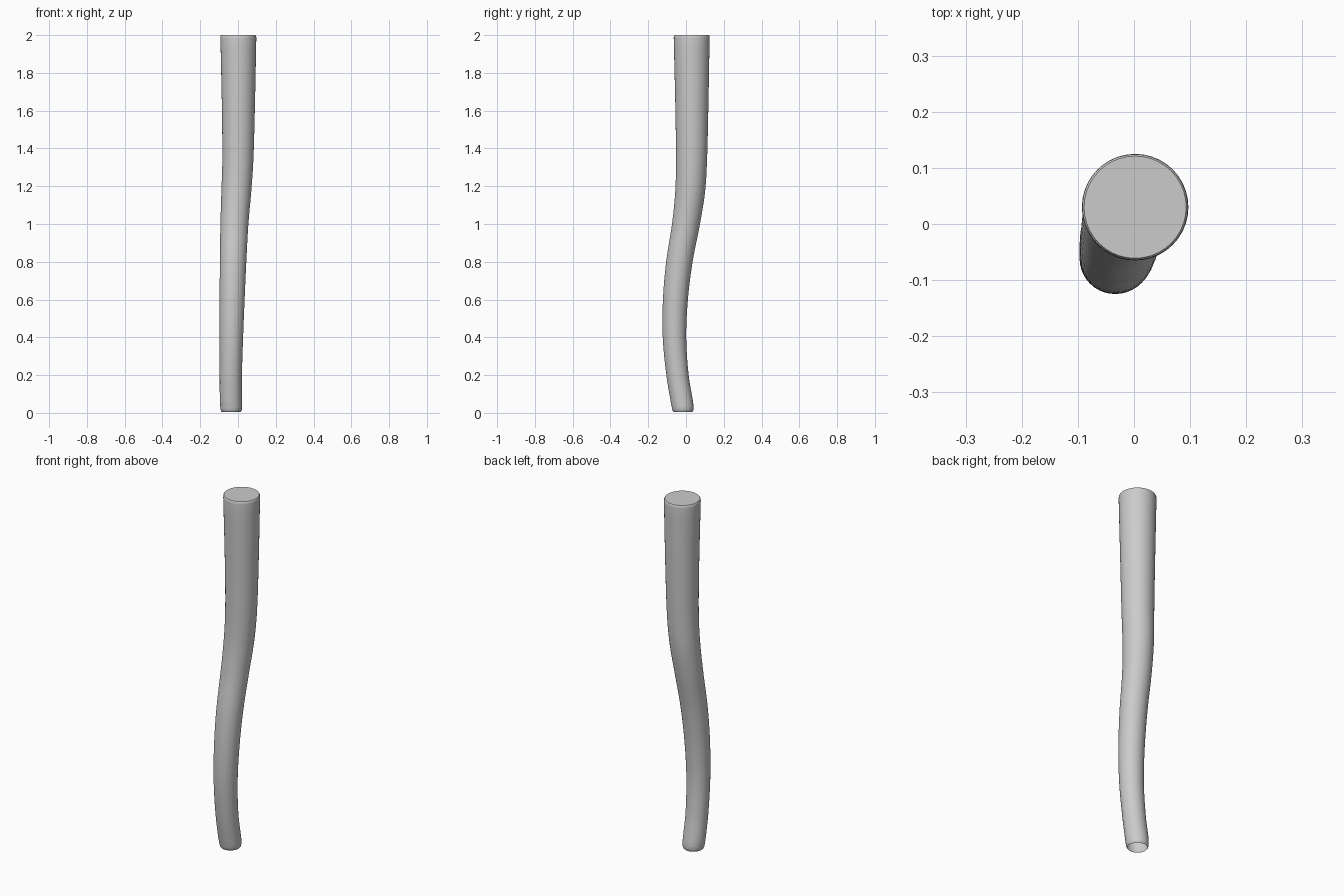
import bpy, bmesh, math

if "Cube" in bpy.data.objects:
    bpy.data.objects.remove(bpy.data.objects["Cube"])

# Spine stations: height, centre x, centre y, radius
STATIONS = [
    (0.035, -0.036, -0.018, 0.058), (0.06, -0.037, -0.022, 0.059),
    (0.20, -0.038, -0.045, 0.059), (0.40, -0.035, -0.061, 0.062),
    (0.60, -0.031, -0.056, 0.066), (0.80, -0.026, -0.035, 0.070),
    (1.00, -0.019, 0.000, 0.074), (1.17, -0.009, 0.022, 0.079),
    (1.33, -0.001, 0.029, 0.082), (1.60, 0.002, 0.031, 0.087),
    (1.985, 0.002, 0.030, 0.095)]
SIDES, STEPS = 40, 6


def smooth_path(pts):
    """Cubic interpolation through the stations, with height as parameter."""
    n = len(pts)

    def slope(i, k):
        a, b = pts[max(i - 1, 0)], pts[min(i + 1, n - 1)]
        return (b[k] - a[k]) / (b[0] - a[0])

    out = []
    for i in range(n - 1):
        h = pts[i + 1][0] - pts[i][0]
        for s in range(STEPS):
            t = s / STEPS
            row = [pts[i][0] + h * t]
            for k in (1, 2, 3):
                row.append((2*t**3 - 3*t**2 + 1) * pts[i][k]
                           + (t**3 - 2*t**2 + t) * h * slope(i, k)
                           + (3*t**2 - 2*t**3) * pts[i + 1][k]
                           + (t**3 - t**2) * h * slope(i + 1, k))
            out.append(tuple(row))
    return out + [pts[-1]]


# Rounded open lip at the foot, curved shaft, small bevel at the top
lip = [(0.005, -0.036, -0.016, 0.050), (0.010, -0.036, -0.016, 0.054),
       (0.020, -0.036, -0.017, 0.057)]
crown = [(1.996, 0.002, 0.030, 0.094), (2.0, 0.002, 0.030, 0.091)]
bm = bmesh.new()
rings = []
for z, cx, cy, r in lip + smooth_path(STATIONS) + crown:
    rings.append([bm.verts.new((cx + r * math.cos(2 * math.pi * j / SIDES),
                                cy + r * math.sin(2 * math.pi * j / SIDES), z))
                  for j in range(SIDES)])
for a, b in zip(rings, rings[1:]):
    for j in range(SIDES):
        k = (j + 1) % SIDES
        bm.faces.new((a[j], a[k], b[k], b[j]))
# Flat cap on top; the foot stays open
bm.faces.new(rings[-1])

mesh = bpy.data.meshes.new("curved_shaft")
bm.to_mesh(mesh)
bm.free()
shaft = bpy.data.objects.new("curved_shaft", mesh)
bpy.context.collection.objects.link(shaft)
bpy.context.view_layer.objects.active = shaft
shaft.select_set(True)
bpy.ops.object.shade_smooth_by_angle(angle=math.radians(40))
